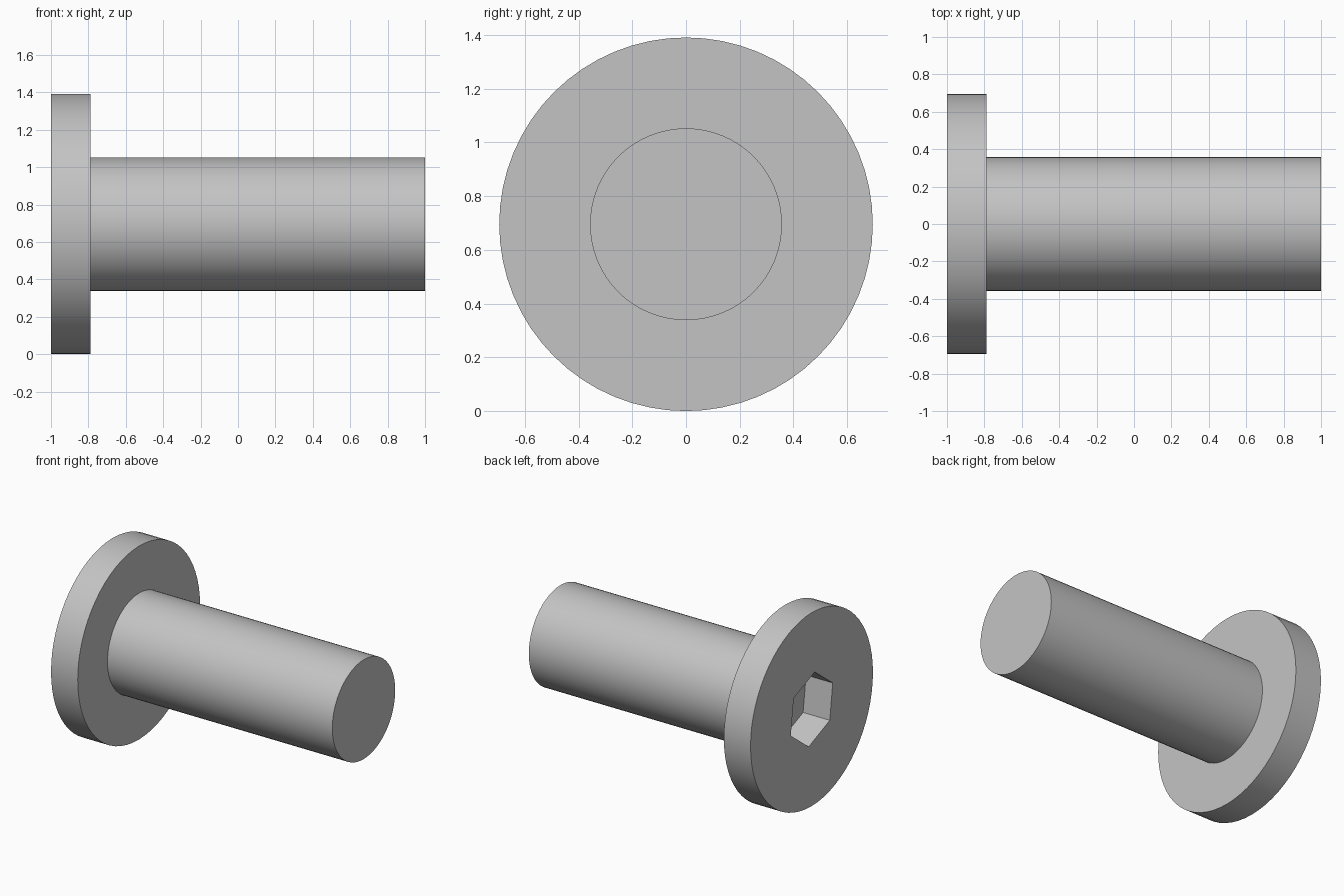
import bpy
import bmesh
from math import radians
from mathutils import Matrix, Vector

cube = bpy.data.objects.get("Cube")
if cube:
    bpy.data.objects.remove(cube, do_unlink=True)

HEAD_RADIUS, SHAFT_RADIUS = 0.695, 0.357
HEAD_BACK, HEAD_FRONT, SHAFT_END = -1.0, -0.788, 1.0
SOCKET_RADIUS, SOCKET_DEPTH, SOCKET_TURN = 0.258, 0.26, 7.5
SEGMENTS = 64

steel = bpy.data.materials.new("grey_steel")
steel.use_nodes = True
grey = (0.55, 0.55, 0.55, 1.0)
steel.diffuse_color = grey
steel.node_tree.nodes["Principled BSDF"].inputs["Base Color"].default_value = grey


def add_object(name, bm):
    bmesh.ops.recalc_face_normals(bm, faces=bm.faces)
    mesh = bpy.data.meshes.new(name)
    bm.to_mesh(mesh)
    bm.free()
    mesh.materials.append(steel)
    obj = bpy.data.objects.new(name, mesh)
    bpy.context.collection.objects.link(obj)
    return obj


# Bolt body: disc head with a shaft extruded from its inset face
bm = bmesh.new()
rim = bmesh.ops.create_circle(bm, cap_ends=True, segments=SEGMENTS, radius=HEAD_RADIUS)


def extrude(face, length):
    new = bmesh.ops.extrude_face_region(bm, geom=[face])["geom"]
    verts = [v for v in new if isinstance(v, bmesh.types.BMVert)]
    bmesh.ops.translate(bm, verts=verts, vec=Vector((0, 0, length)))
    return next(f for f in new if isinstance(f, bmesh.types.BMFace))


back = bm.faces[:][0]
bmesh.ops.reverse_faces(bm, faces=[back])
# Keep a copy of the starting disc as the closed back of the head
disc = bmesh.ops.duplicate(bm, geom=[back])["geom"]
front = extrude(back, HEAD_FRONT - HEAD_BACK)
shoulder = extrude(front, 0)
bmesh.ops.scale(bm, verts=shoulder.verts[:],
                vec=(SHAFT_RADIUS / HEAD_RADIUS, SHAFT_RADIUS / HEAD_RADIUS, 1))
extrude(shoulder, SHAFT_END - HEAD_FRONT)
bmesh.ops.remove_doubles(bm, verts=bm.verts, dist=0.0001)

# Lay the axis along x, with the head at the left end
place = Matrix.Translation((HEAD_BACK, 0, HEAD_RADIUS)) @ Matrix.Rotation(radians(90), 4, "Y")
bm.transform(place)
bolt = add_object("bolt_body", bm)

# Hexagonal socket cutter
bm = bmesh.new()
bmesh.ops.create_cone(bm, cap_ends=True, segments=6, radius1=SOCKET_RADIUS,
                      radius2=SOCKET_RADIUS, depth=2 * SOCKET_DEPTH)
# Point one corner up, then tilt it slightly about the bolt axis
points = [place @ v.co for v in bm.verts]
corner = (points[0] - Vector((points[0].x, 0, HEAD_RADIUS))).normalized()
bm.transform(place)
angle = Vector((corner.y, corner.z)).angle_signed(Vector((0, 1)))
bmesh.ops.rotate(bm, verts=bm.verts, cent=(0, 0, HEAD_RADIUS),
                 matrix=Matrix.Rotation(radians(SOCKET_TURN) - angle, 3, "X"))
cutter = add_object("socket_cutter", bm)
cutter.hide_render = True

# Cut the socket, then discard the cutter
cut = bolt.modifiers.new("hex_socket", "BOOLEAN")
cut.operation = "DIFFERENCE"
cut.solver = "EXACT"
cut.object = cutter
bpy.ops.object.select_all(action="DESELECT")
bpy.context.view_layer.objects.active = bolt
bolt.select_set(True)
bpy.ops.object.modifier_apply(modifier=cut.name)
bpy.data.objects.remove(cutter, do_unlink=True)

bpy.ops.object.shade_smooth_by_angle(angle=radians(30))
